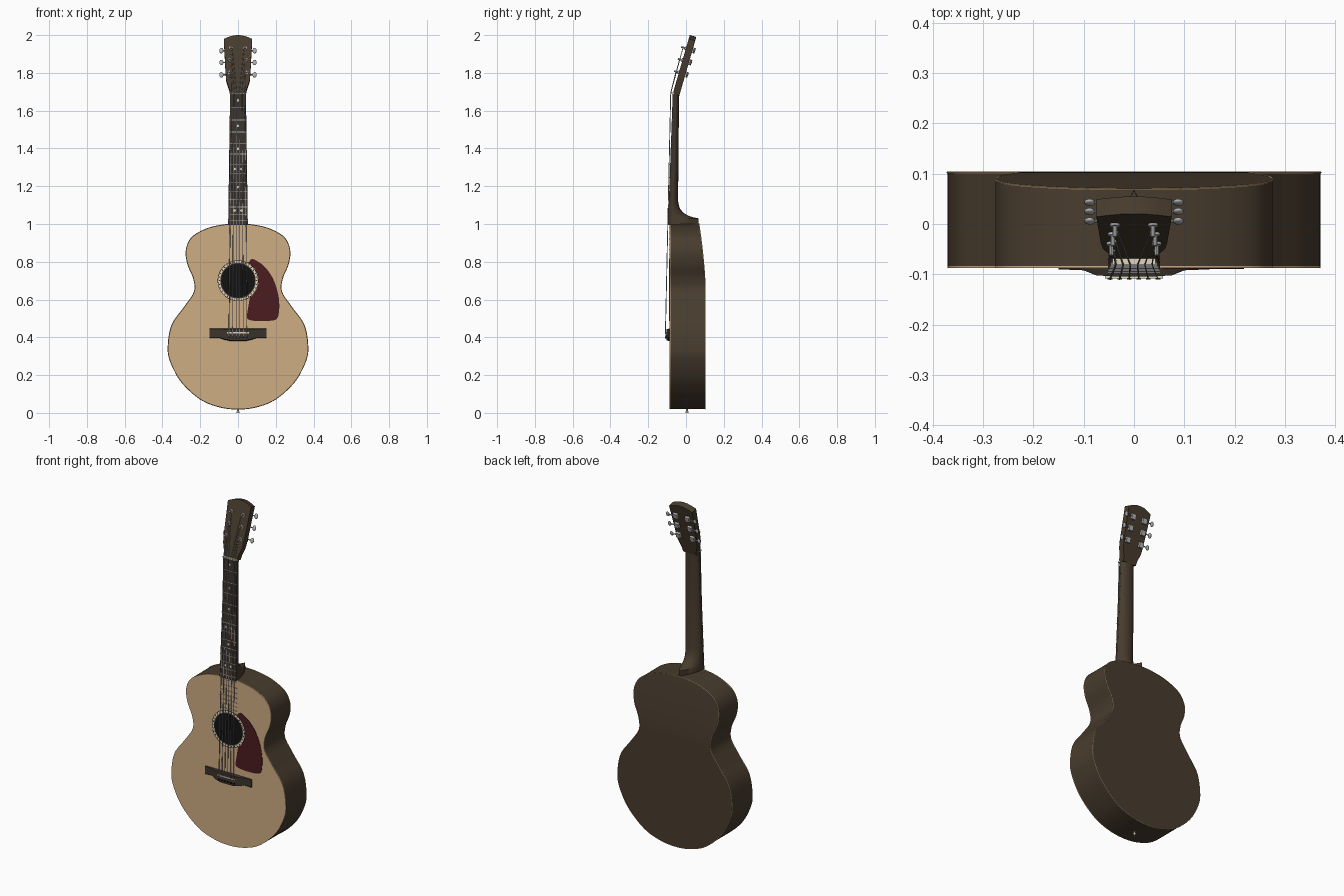
import bpy, bmesh, math
from mathutils import Vector, Matrix

if "Cube" in bpy.data.objects:
    bpy.data.objects.remove(bpy.data.objects["Cube"])

def material(name, c):
    m = bpy.data.materials.new(name)
    m.diffuse_color = (*c, 1)
    m.use_nodes = True
    m.node_tree.nodes["Principled BSDF"].inputs["Base Color"].default_value = m.diffuse_color
    return m

WOOD = material("dark wood", (0.065, 0.045, 0.027))
EBONY = material("fretboard wood", (0.045, 0.034, 0.025))
SPRUCE = material("pale top wood", (0.62, 0.42, 0.23))
BLACK = material("black", (0.006, 0.006, 0.006))
MAROON = material("maroon guard", (0.07, 0.012, 0.014))
METAL = material("metal", (0.45, 0.45, 0.46))
IVORY = material("ivory", (0.75, 0.66, 0.5))

def finish(name, bm, mat, angle=35):
    bmesh.ops.recalc_face_normals(bm, faces=bm.faces)
    me = bpy.data.meshes.new(name)
    bm.to_mesh(me)
    bm.free()
    me.materials.append(mat)
    me.shade_smooth()
    me.set_sharp_from_angle(angle=math.radians(angle))
    ob = bpy.data.objects.new(name, me)
    bpy.context.collection.objects.link(ob)
    return ob

def spline(pts, n=6, closed=False):
    """Catmull-Rom curve through 2D points."""
    p = [Vector(q) for q in pts]
    if closed:
        p = [p[-1]] + p + p[:2]
    else:  # reflect ends across x = 0
        p = [Vector((-p[1].x, p[1].y))] + p + [Vector((-p[-2].x, p[-2].y))]
    out = []
    for i in range(1, len(p) - 2):
        a, b, c, d = p[i - 1:i + 3]
        for k in range(n):
            t = k / n
            out.append(0.5 * (2 * b + (c - a) * t + (2 * a - 5 * b + 4 * c - d) * t * t
                              + (3 * b - a - 3 * c + d) * t ** 3))
    if not closed:
        out.append(p[-2])
    return out

def loft(bm, rings):
    """Closed rings joined by quads and capped."""
    vs = [[bm.verts.new(v) for v in r] for r in rings]
    n = len(vs[0])
    for a, b in zip(vs, vs[1:]):
        for i in range(n):
            bm.faces.new((a[i], a[(i + 1) % n], b[(i + 1) % n], b[i]))
    bm.faces.new(vs[0])
    bm.faces.new(vs[-1])

def rod(bm, a, b, r, n=8, r2=None):
    a, b = Vector(a), Vector(b)
    d = b - a
    m = Matrix.Translation((a + b) / 2) @ d.to_track_quat('Z', 'Y').to_matrix().to_4x4()
    bmesh.ops.create_cone(bm, cap_ends=True, segments=n, radius1=r, radius2=r if r2 is None else r2,
                          depth=d.length, matrix=m)

def box(bm, c, s, rot=None):
    m = Matrix.Translation(c) @ (rot or Matrix()) @ Matrix.Diagonal((*s, 1))
    bmesh.ops.create_cube(bm, size=1, matrix=m)

def prism(name, pts, y0, y1, mat):
    bm = bmesh.new()
    loft(bm, [[(x, y, z) for x, z in pts] for y in (y0, y1)])
    return finish(name, bm, mat)

# Body: mirrored half outline, with a back that tapers toward the neck
half = spline([(0, .02), (.1, .032), (.2, .073), (.3, .165), (.357, .27), (.37, .35), (.35, .465),
               (.284, .56), (.232, .64), (.235, .71), (.267, .79), (.274, .865), (.243, .93),
               (.165, .975), (.08, .995), (0, 1.0)])

def back_y(z):
    return .103 - .033 * max(0, (z - .66) / .34) ** 1.5

def shell(name, y0, y1, mat, k=1.0):
    bm = bmesh.new()
    grid = []
    for x, z in half:
        grid.append([[bm.verts.new((s * x * k, y(z), z)) for s in (-1, 1)] for y in (y0, y1)])
    for a, b in zip(grid, grid[1:]):
        for j in (0, 1):
            bm.faces.new((a[j][0], a[j][1], b[j][1], b[j][0]))   # front and back
            bm.faces.new((a[0][j], a[1][j], b[1][j], b[0][j]))   # sides
    bmesh.ops.remove_doubles(bm, verts=bm.verts, dist=1e-5)
    bmesh.ops.dissolve_degenerate(bm, edges=bm.edges, dist=1e-6)
    return finish(name, bm, mat)

shell("body", lambda z: -.083, back_y, WOOD)
shell("top_plate", lambda z: -.087, lambda z: -.083, SPRUCE)

# Thin binding around the back edge
bm = bmesh.new()
loop = [(x, z) for x, z in half] + [(-x, z) for x, z in reversed(half[1:-1])]
for p, q in zip(loop, loop[1:] + loop[:1]):
    rod(bm, (p[0], back_y(p[1]) - .001, p[1]), (q[0], back_y(q[1]) - .001, q[1]), .0022, 6)
finish("back_binding", bm, SPRUCE)

# Sound hole and rosette
def circle(r, n=48):
    return [(r * math.cos(2 * math.pi * i / n), .70 + r * math.sin(2 * math.pi * i / n)) for i in range(n)]
for name, r, y, mat in (("rosette_outer_line", .108, -.0876, BLACK), ("rosette_band", .105, -.088, IVORY),
                        ("rosette_inner_line", .094, -.0884, EBONY), ("sound_hole", .089, -.0888, BLACK)):
    prism(name, circle(r), -.086, y, mat)
bm = bmesh.new()
for x, z in circle(.0995, 32):
    box(bm, (x, -.088, z), (.006, .001, .006))
finish("rosette_inlays", bm, EBONY)

# Pickguard, hugging the hole
arc = [(.109 * math.cos(a), .70 + .109 * math.sin(a)) for a in [math.radians(65 - 10 * i) for i in range(13)]]
guard = spline([(.06, .80), (.115, .795), (.165, .745), (.2, .675), (.218, .59), (.21, .505), (.165, .487),
                (.08, .488), (.045, .505), (.045, .56), (.062, .60)], 5, True)
guard = [p for p in guard if p.x > .045 and (p.x ** 2 + (p.y - .7) ** 2) > .0119 and
         not (p.x < .075 and .56 < p.y < .78)]
guard.sort(key=lambda p: -math.atan2(p.y - .64, p.x - .15) % (2 * math.pi))
top = [p for p in guard if p.x > .05 or p.y > .7]
i0 = min(range(len(guard)), key=lambda i: (guard[i] - Vector((.06, .80))).length)
guard = guard[i0:] + guard[:i0]
prism("pickguard", [tuple(p) for p in guard] + list(reversed(arc)), -.086, -.0892, MAROON)

# Bridge, saddle and pins
bm = bmesh.new()
loft(bm, [[(x, -.086, .447), (x, -d, .443), (x, -d, lo + .004), (x, -.086, lo)] for x, d, lo in
          ((-.15, .09, .396), (-.1, .092, .396), (-.075, .102, .388), (-.04, .104, .380), (.04, .104, .380),
           (.075, .102, .388), (.1, .092, .396), (.15, .09, .396))])
finish("bridge", bm, EBONY, 20)
bm = bmesh.new()
box(bm, (0, -.104, .424), (.115, .008, .006))
finish("saddle", bm, IVORY)
bm = bmesh.new()
for i in range(6):
    rod(bm, (-.0475 + .019 * i, -.1, .4), (-.0475 + .019 * i, -.110, .4), .005, 10)
finish("bridge_pins", bm, BLACK)

# Fretboard, neck and heel
def board_y(z):
    return -.095 + .036 * (z - 1)
def board_w(z):
    return .052 - .0145 * (z - 1)
bm = bmesh.new()
loft(bm, [[(-board_w(z), board_y(z), z), (board_w(z), board_y(z), z),
           (board_w(z), board_y(z) + .015, z), (-board_w(z), board_y(z) + .015, z)] for z in (.995, 1.69)])
finish("fretboard", bm, EBONY)

bm = bmesh.new()
rings = []
for z, yb, p in ((.99, .068, 2.2), (1.03, .066, 2.2), (1.035, .04, 2), (1.045, .01, 1.7), (1.06, -.015, 1.4),
                 (1.085, -.034, 1.1), (1.12, -.042, 1), (1.66, -.037, 1), (1.70, -.034, 1)):
    yf, w = board_y(z) + .014, board_w(z)
    rings.append([(w * math.copysign(abs(math.cos(a)) ** p, math.cos(a)), yf + (yb - yf) * math.sin(a), z)
                  for a in [math.pi * i / 16 for i in range(17)]])
loft(bm, rings)
finish("neck_and_heel", bm, WOOD, 40)

# Frets and position dots
def fret(n):
    return .415 + 1.275 * 2 ** (-n / 12)
bm = bmesh.new()
for n in range(1, 21):
    z = fret(n)
    y = board_y(z) if z > .995 else -.087
    box(bm, (0, y, z), (2 * board_w(z) + .001, .005, .0035))
finish("frets", bm, METAL)
bm = bmesh.new()
for n in (1, 3, 5, 7, 9, 12):
    z = (fret(n) + fret(n - 1)) / 2
    for x in ((0,) if n in (1, 3, 5, 9) else (-.018, .018)):
        rod(bm, (x, board_y(z) + .002, z), (x, board_y(z) - .001, z), .007, 12)
finish("position_dots", bm, IVORY)

# Headstock, tilted back
TILT = math.atan2(.09, .31)
def head(x, s, d):
    return Vector((x, -.07 + s * math.sin(TILT) + d * math.cos(TILT),
                   1.69 + s * math.cos(TILT) - d * math.sin(TILT)))
edge = [(.042, 0), (.046, .025), (.062, .075), (.066, .12), (.075, .302), (.05, .313), (.025, .321), (0, .323)]
outline = edge + [(-x, s) for x, s in reversed(edge[:-1])]
bm = bmesh.new()
loft(bm, [[head(x, s, d) for x, s in outline] for d in (0, .036)])
finish("headstock", bm, WOOD)
bm = bmesh.new()
box(bm, (0, -.072, 1.692), (.086, .016, .009))
finish("nut", bm, IVORY)

# Tuners: post, bushing, housing, shaft and button, three per side
posts = [(.045, .117), (.042, .185), (.038, .25)]
tilt = Matrix.Rotation(-TILT, 4, 'X')
bm = bmesh.new()
for sx in (-1, 1):
    for x, s in posts:
        rod(bm, head(sx * x, s, .03), head(sx * x, s, -.026), .005, 10)
        rod(bm, head(sx * x, s, 0), head(sx * x, s, -.005), .010, 12)
        box(bm, head(sx * x, s, .043), (.026, .014, .03), tilt)
        rod(bm, head(sx * x, s, .045), head(sx * .09, s, .045), .003, 8)
        m = Matrix.Translation(head(sx * .088, s, .045)) @ tilt @ Matrix.Diagonal((.011, .006, .015, 1))
        bmesh.ops.create_uvsphere(bm, u_segments=14, v_segments=8, radius=1, matrix=m)
finish("tuners", bm, METAL)

# Strings from bridge pins over saddle and nut to the posts
bm = bmesh.new()
for i in range(6):
    t = (i - 2.5) / 2.5
    sx, k = (-1 if t < 0 else 1), (i if t < 0 else 5 - i)
    x, s = posts[k]
    path = [(.0475 * t, -.104, .4), (.0475 * t, -.109, .424), (.036 * t, -.081, 1.692),
            head(sx * (x - .005), s, -.016)]
    for a, b in zip(path, path[1:]):
        rod(bm, a, b, .0024 - .0002 * i, 6)
finish("strings", bm, METAL)

# End pin
bm = bmesh.new()
rod(bm, (0, .005, .025), (0, .005, .006), .005, 12)
rod(bm, (0, .005, .008), (0, .005, 0), .008, 12)
finish("end_pin", bm, IVORY)
